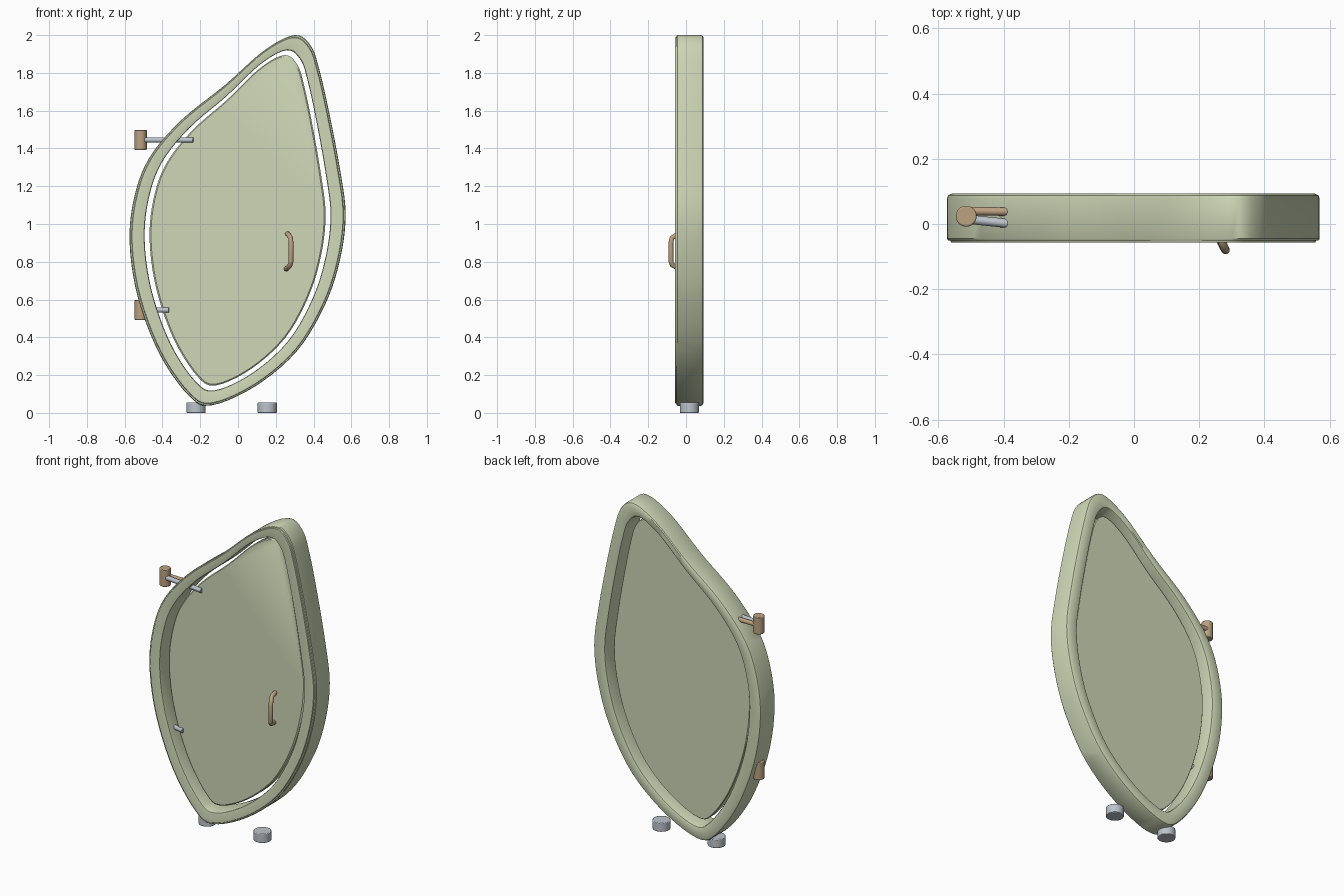
import bpy, bmesh, math
from mathutils import Vector

if "Cube" in bpy.data.objects:
    bpy.data.objects.remove(bpy.data.objects["Cube"])

# Outer outline of the leaf-shaped frame (x, z), clockwise from the top
OUTLINE = [(0.30, 2.0), (0.385, 1.945), (0.43, 1.82), (0.485, 1.58), (0.54, 1.29),
           (0.57, 1.05), (0.54, 0.81), (0.46, 0.57), (0.31, 0.325), (0.09, 0.14),
           (-0.14, 0.04), (-0.26, 0.09), (-0.415, 0.31), (-0.53, 0.61), (-0.574, 0.90),
           (-0.55, 1.14), (-0.47, 1.35), (-0.30, 1.55), (-0.07, 1.735), (0.14, 1.92)]
CX, CZ, HX, HZ = -0.002, 1.02, 0.572, 0.98


def smooth_loop(pts, steps=5):
    """Closed Catmull-Rom curve through the points."""
    n, out = len(pts), []
    for i in range(n):
        a, b, c, d = (Vector(pts[(i + k) % n]) for k in (-1, 0, 1, 2))
        for s in range(steps):
            t = s / steps
            out.append(0.5 * (2 * b + (c - a) * t + (2 * a - 5 * b + 4 * c - d) * t * t
                              + (3 * b - a - 3 * c + d) * t ** 3))
    return out


LOOP = smooth_loop(OUTLINE)


def material(name, rgb):
    m = bpy.data.materials.new(name)
    m.diffuse_color = (*rgb, 1)
    m.use_nodes = True
    m.node_tree.nodes["Principled BSDF"].inputs["Base Color"].default_value = m.diffuse_color
    return m


SAGE = material("sage", (0.62, 0.68, 0.47))
TAN = material("tan", (0.50, 0.36, 0.22))
STEEL = material("steel", (0.50, 0.55, 0.60))


def finish(obj, mat, angle=35):
    obj.data.materials.append(mat)
    bpy.ops.object.select_all(action='DESELECT')
    obj.select_set(True)
    bpy.context.view_layer.objects.active = obj
    bpy.ops.object.shade_smooth_by_angle(angle=math.radians(angle))
    return obj


def loft(name, profile, mat, closed):
    """Rings of the outline, each given as (inset, y); closed ring or capped slab."""
    bm = bmesh.new()
    rings = []
    for inset, y in profile:
        sx, sz = 1 - inset / HX, 1 - inset / HZ
        rings.append([bm.verts.new((CX + (p.x - CX) * sx, y, CZ + (p.y - CZ) * sz))
                      for p in LOOP])
    pairs = list(zip(rings, rings[1:])) + ([(rings[-1], rings[0])] if closed else [])
    n = len(LOOP)
    for a, b in pairs:
        for i in range(n):
            j = (i + 1) % n
            bm.faces.new((a[i], a[j], b[j], b[i]))
    if not closed:
        bm.faces.new(rings[0])
        bm.faces.new(rings[-1])
    bmesh.ops.recalc_face_normals(bm, faces=bm.faces[:])
    me = bpy.data.meshes.new(name)
    bm.to_mesh(me)
    bm.free()
    obj = bpy.data.objects.new(name, me)
    bpy.context.collection.objects.link(obj)
    return finish(obj, mat)


def cylinder(name, a, b, r, mat, bevel=0.004):
    a, b = Vector(a), Vector(b)
    bpy.ops.mesh.primitive_cylinder_add(vertices=24, radius=r, depth=(b - a).length,
                                        location=(a + b) / 2)
    obj = bpy.context.object
    obj.name = name
    obj.rotation_euler = (b - a).to_track_quat('Z', 'Y').to_euler()
    mod = obj.modifiers.new("edge", 'BEVEL')
    mod.width, mod.segments = bevel, 2
    return finish(obj, mat)


# Frame ring with rounded back and a small front lip
loft("door_frame", [(0.0, 0.078), (0.004, 0.088), (0.015, 0.093), (0.066, 0.093),
                    (0.076, 0.089), (0.08, 0.080), (0.08, -0.047), (0.077, -0.055),
                    (0.070, -0.057), (0.014, -0.057), (0.011, -0.051), (0.004, -0.050),
                    (0.0, -0.045)], SAGE, True)

# Recessed door panel with a narrow gap to the frame
loft("door_panel", [(0.114, -0.012), (0.106, -0.006), (0.106, 0.040), (0.110, 0.044)],
     SAGE, False)

# Hinges: barrel, arm into the frame, arm onto the panel
for tag, z, frame_x, panel_x, panel_y in (("upper", 1.445, -0.34, -0.237, -0.014),
                                          ("lower", 0.545, -0.45, -0.365, -0.012)):
    cylinder(f"{tag}_hinge_barrel", (-0.515, 0.024, z - 0.053), (-0.515, 0.024, z + 0.053),
             0.032, TAN)
    cylinder(f"{tag}_hinge_frame_arm", (-0.515, 0.040, z), (frame_x, 0.037, z),
             0.013, TAN, 0.002)
    cylinder(f"{tag}_hinge_panel_arm", (-0.515, 0.015, z), (panel_x, panel_y, z),
             0.014, STEEL, 0.002)

# Curved pull handle
cu = bpy.data.curves.new("handle_path", 'CURVE')
cu.dimensions = '3D'
cu.bevel_depth, cu.bevel_resolution, cu.use_fill_caps = 0.013, 4, True
sp = cu.splines.new('POLY')
path = [(0.262, -0.010, 0.948), (0.268, -0.050, 0.942), (0.278, -0.074, 0.926),
        (0.281, -0.080, 0.900), (0.281, -0.080, 0.805), (0.277, -0.074, 0.784),
        (0.265, -0.050, 0.770), (0.255, -0.010, 0.762)]
sp.points.add(len(path) - 1)
for pt, co in zip(sp.points, path):
    pt.co = (*co, 1)
handle = bpy.data.objects.new("pull_handle", cu)
bpy.context.collection.objects.link(handle)
bpy.ops.object.select_all(action='DESELECT')
handle.select_set(True)
bpy.context.view_layer.objects.active = handle
bpy.ops.object.convert(target='MESH')
finish(bpy.context.object, TAN, 50)

# Feet
for side, x in (("left", -0.222), ("right", 0.155)):
    cylinder(f"{side}_foot", (x, 0.018, 0), (x, 0.018, 0.055), 0.051, STEEL)
